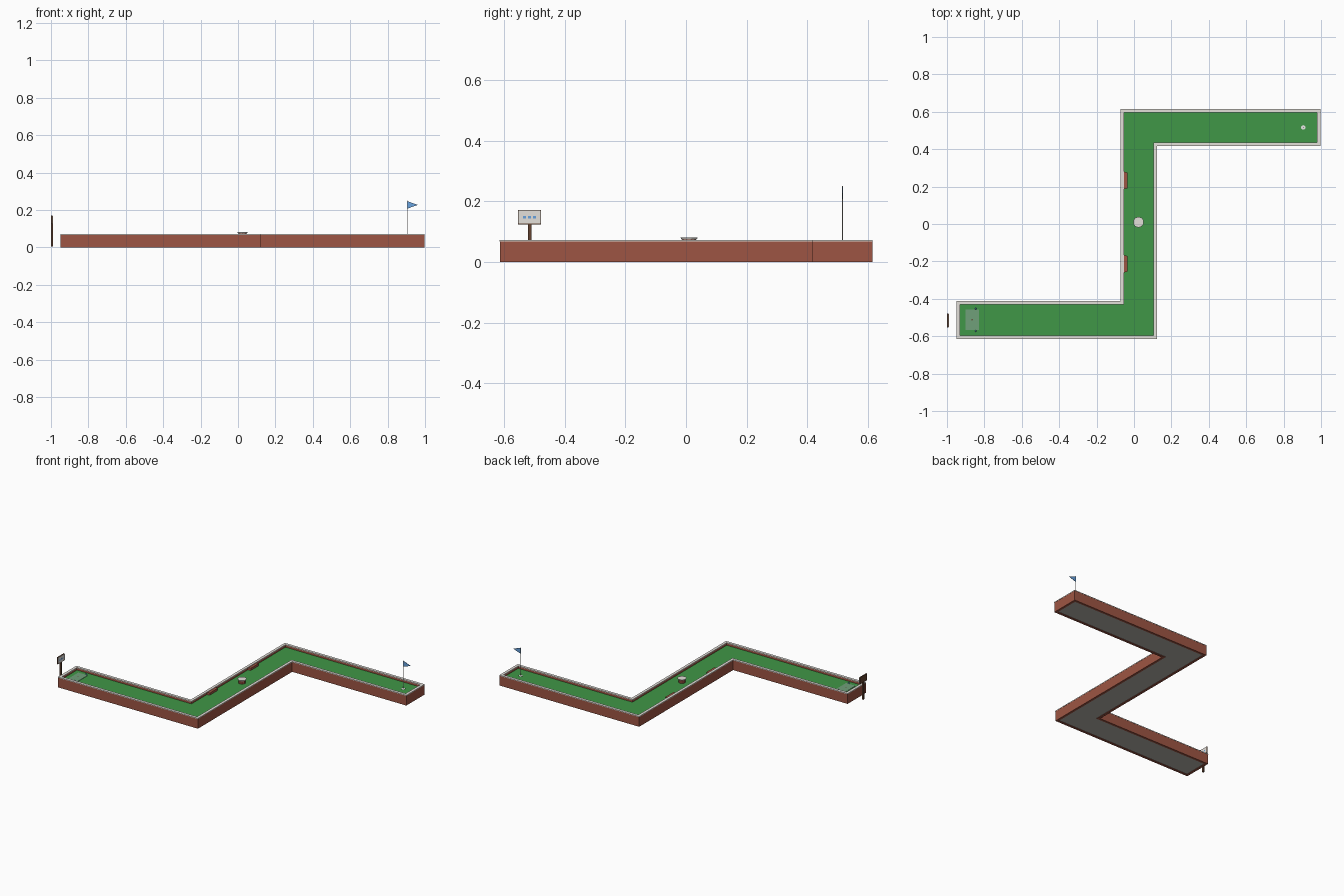
import bpy, bmesh, math
from mathutils import Matrix

cube = bpy.data.objects.get("Cube")
if cube:
    bpy.data.objects.remove(cube, do_unlink=True)


def material(name, rgb):
    lin = [((c / 255 + 0.055) / 1.055) ** 2.4 for c in rgb]
    m = bpy.data.materials.new(name)
    m.use_nodes = True
    m.diffuse_color = (*lin, 1)
    m.node_tree.nodes["Principled BSDF"].inputs["Base Color"].default_value = (*lin, 1)
    return m


BRICK = material("brick red", (158, 85, 67))
STONE = material("pale stone", (228, 224, 218))
TURF = material("turf green", (64, 151, 71))
MAT = material("mat green", (112, 160, 122))
BASE = material("base grey", (182, 179, 172))
WOOD = material("dark wood", (98, 66, 48))
BLUE = material("flag blue", (104, 162, 222))
WHITE = material("white", (242, 242, 240))


def finish(name, bm, mat):
    bmesh.ops.recalc_face_normals(bm, faces=bm.faces[:])
    me = bpy.data.meshes.new(name)
    bm.to_mesh(me)
    bm.free()
    me.materials.append(mat)
    ob = bpy.data.objects.new(name, me)
    bpy.context.collection.objects.link(ob)
    return ob


def box(name, mat, x, y, z):
    bm = bmesh.new()
    bmesh.ops.create_cube(bm, size=1)
    for v in bm.verts:
        for i, (lo, hi) in enumerate((x, y, z)):
            v.co[i] = lo if v.co[i] < 0 else hi
    return finish(name, bm, mat)


def disc(name, mat, x, y, z, r, r_top=None, sides=10):
    bm = bmesh.new()
    bmesh.ops.create_cone(bm, cap_ends=True, segments=sides, radius1=r,
                          radius2=r if r_top is None else r_top, depth=z[1] - z[0],
                          matrix=Matrix.Translation((x, y, (z[0] + z[1]) / 2)))
    return finish(name, bm, mat)


def prism(name, mat, pts, z):
    bm = bmesh.new()
    face = bm.faces.new([bm.verts.new((px, py, z[0])) for px, py in pts])
    new = bmesh.ops.extrude_face_region(bm, geom=[face])["geom"]
    for v in new:
        if isinstance(v, bmesh.types.BMVert):
            v.co.z = z[1]
    return finish(name, bm, mat)


def outline(d):
    """Z-shaped lane outline, moved inward by d."""
    return [(-0.949 + d, -0.615 + d), (0.124 - d, -0.615 + d), (0.124 - d, 0.416 + d),
            (0.998 - d, 0.416 + d), (0.998 - d, 0.616 - d), (-0.073 + d, 0.616 - d),
            (-0.073 + d, -0.412 - d), (-0.949 + d, -0.412 - d)]


def rim(name, mat, d_out, d_in, z):
    """Closed wall between two lane outlines."""
    bm = bmesh.new()
    loops = [[bm.verts.new((x, y, h)) for x, y in outline(d)]
             for d, h in ((d_out, z[0]), (d_out, z[1]), (d_in, z[1]), (d_in, z[0]))]
    for a, b in zip(loops, loops[1:] + loops[:1]):
        for i in range(len(a)):
            j = (i + 1) % len(a)
            bm.faces.new((a[i], a[j], b[j], b[i]))
    return finish(name, bm, mat)


# Lane: base slab, turf, brick wall and stone coping
FLOOR = 0.053
prism("lane_base", BASE, outline(0.017), (0.003, 0.04))
prism("lane_turf", TURF, outline(0.017), (0.04, FLOOR))
rim("brick_wall", BRICK, 0.001, 0.017, (0, 0.067))
rim("wall_coping", STONE, 0, 0.019, (0.067, 0.072))

# Tee mat with markers and ball spot
TEE_Y = -0.512
box("tee_mat", MAT, (-0.902, -0.83), (TEE_Y - 0.054, TEE_Y + 0.054), (FLOOR, FLOOR + 0.002))
for side, name in ((-1, "right"), (1, "left")):
    disc("tee_marker_" + name, BLUE, -0.846, TEE_Y + side * 0.06, (FLOOR, FLOOR + 0.008), 0.005, 0.003, 8)
disc("tee_spot", WOOD, -0.866, TEE_Y, (FLOOR + 0.002, FLOOR + 0.003), 0.004, sides=8)

# Wall bumpers
for name, y in (("front", -0.213), ("back", 0.233)):
    prism("bumper_" + name, BRICK,
          [(-0.058, y - 0.048), (-0.036, y - 0.042), (-0.036, y + 0.042), (-0.058, y + 0.048)],
          (FLOOR, 0.068))

# Round obstacle in the middle
disc("obstacle_base", BRICK, 0.024, 0.01, (FLOOR, 0.074), 0.023)
disc("obstacle_cap", STONE, 0.024, 0.01, (0.074, 0.081), 0.025, 0.029)

# Hole with flag
HX, HY = 0.905, 0.516
disc("hole_cup", WHITE, HX, HY, (FLOOR, FLOOR + 0.002), 0.012, sides=12)
disc("flag_pole", STONE, HX, HY, (FLOOR, 0.25), 0.0016, sides=6)
flag = prism("flag", BLUE, [(0, 0.207), (0.056, 0.227), (0, 0.247)], (-0.001, 0.001))
flag.data.transform(Matrix.Translation((HX, HY, 0)) @ Matrix.Rotation(math.pi / 2, 4, "X"))

# Sign behind the tee
SY = -0.516
box("sign_post", WOOD, (-1.0, -0.99), (SY - 0.006, SY + 0.006), (0.005, 0.126))
box("sign_board", WOOD, (-0.999, -0.992), (SY - 0.038, SY + 0.038), (0.124, 0.171))
box("sign_face", STONE, (-0.992, -0.99), (SY - 0.036, SY + 0.036), (0.126, 0.169))
for i in (-1, 0, 1):
    y = SY + i * 0.017
    box("sign_mark_%d" % (i + 2), BLUE, (-0.99, -0.989), (y - 0.005, y + 0.005), (0.143, 0.152))
